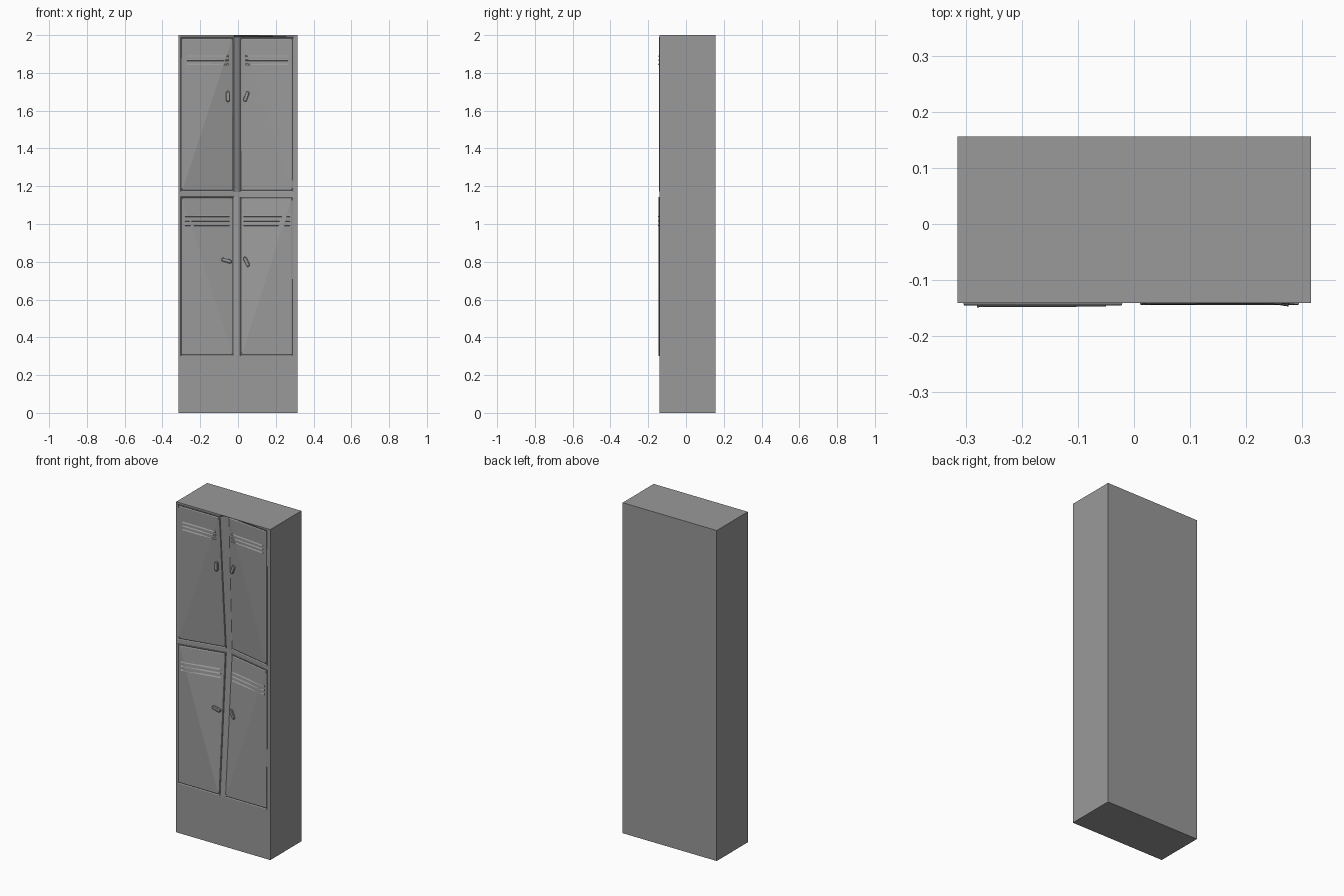
import bpy
import bmesh
import math
from mathutils import Matrix, Vector

cube = bpy.data.objects.get("Cube")
if cube:
    bpy.data.objects.remove(cube, do_unlink=True)

paint = bpy.data.materials.new("grey_steel")
paint.use_nodes = True
GREY = (0.32, 0.32, 0.32, 1)
paint.diffuse_color = GREY
paint.node_tree.nodes["Principled BSDF"].inputs["Base Color"].default_value = GREY

FRONT, BACK = -0.141, 0.156
XS = [-0.315, -0.305, -0.02, 0.01, 0.295, 0.315]
ZS = [0, 0.3, 1.145, 1.17, 1.99, 2]
MID_Z = 1.157


def finish(bm, name):
    bmesh.ops.recalc_face_normals(bm, faces=bm.faces)
    mesh = bpy.data.meshes.new(name)
    bm.to_mesh(mesh)
    bm.free()
    mesh.materials.append(paint)
    obj = bpy.data.objects.new(name, mesh)
    bpy.context.collection.objects.link(obj)
    return obj


def dent(x, z):
    """Depth of the crumpled middle of the front sheet."""
    if abs(x) > 0.3 or z in (ZS[0], ZS[-1]):
        return 0
    span = 1.7 if x > 0 and z > MID_Z else 0.85
    return 0.065 * max(0, 1 - abs(x) / 0.305 - abs(z - MID_Z) / span)


# Cabinet body: a box whose front sheet is pushed in around the middle
bm = bmesh.new()
grid = [[bm.verts.new((x, FRONT + dent(x, z), z)) for x in XS] for z in ZS]
for j in range(5):
    for i in range(5):
        a, b = grid[j][i], grid[j][i + 1]
        c, d = grid[j + 1][i + 1], grid[j + 1][i]
        if (i < 2.5) == (j > 1.5):
            tris = ((a, b, c), (a, c, d))
        else:
            tris = ((a, b, d), (b, c, d))
        if i == 2:
            tris = ((a, b, c, d),)
        for t in tris:
            bm.faces.new(t)
border = [grid[0], [row[-1] for row in grid], grid[-1][::-1], [row[0] for row in grid][::-1]]
rear = [bm.verts.new((x, BACK, z)) for x, z in
        ((XS[0], 0), (XS[-1], 0), (XS[-1], 2), (XS[0], 2))]
for k, side in enumerate(border):
    bm.faces.new(list(side) + [rear[(k + 1) % 4], rear[k]])
bm.faces.new(rear)
finish(bm, "cabinet_body")


class Door:
    """Door area folded along the diagonal that faces the dent."""

    def __init__(self, name, inner, outer, near, far, lift):
        self.name, self.lift = name, lift
        self.inner, self.outer, self.near, self.far = inner, outer, near, far
        self.mid, self.side = dent(inner, near), dent(outer, near)
        self.end, self.corner = dent(inner, far), dent(outer, far)

    def point(self, x, z, out=0.0):
        u = (x - self.inner) / (self.outer - self.inner)
        v = (z - self.near) / (self.far - self.near)
        if u + v <= 1:
            y = self.mid + u * (self.side - self.mid) + v * (self.end - self.mid)
        else:
            y = (self.corner + (1 - u) * (self.end - self.corner)
                 + (1 - v) * (self.side - self.corner))
        return Vector((x, FRONT + y - out, z))

    def panel(self):
        bm = bmesh.new()
        rings = []
        for inset, out in ((0, -0.002), (0.002, self.lift), (0.007, self.lift - 0.003),
                           (0.012, self.lift)):
            sx = math.copysign(inset, self.outer - self.inner)
            sz = math.copysign(inset, self.far - self.near)
            xs, zs = (self.inner + sx, self.outer - sx), (self.near + sz, self.far - sz)
            rings.append([bm.verts.new(self.point(xs[p], zs[q], out))
                          for p, q in ((0, 0), (1, 0), (1, 1), (0, 1))])
        for low, high in zip(rings, rings[1:]):
            for k in range(4):
                n = (k + 1) % 4
                bm.faces.new((low[k], low[n], high[n], high[k]))
        a, b, c, d = rings[-1]
        bm.faces.new((a, b, d))
        bm.faces.new((b, c, d))
        finish(bm, self.name + "_door")

    def vents(self, x0, x1, heights):
        bm = bmesh.new()
        for z in heights:
            ends = []
            for x in (x0, (x0 + x1) / 2, x1):
                p = self.point(x, z, self.lift)
                ends.append([bm.verts.new(p + Vector(o)) for o in
                             ((0, 0.002, 0.006), (0, -0.004, -0.003), (0, 0.002, -0.005))])
            for s, t in zip(ends, ends[1:]):
                for k in range(3):
                    n = (k + 1) % 3
                    bm.faces.new((s[k], s[n], t[n], t[k]))
            bm.faces.new(ends[0])
            bm.faces.new(ends[-1])
        finish(bm, self.name + "_vents")

    def handle(self, x, z, angle):
        # Pill-shaped handle with a chamfered front
        bm = bmesh.new()
        outline = []
        for k in range(12):
            a = math.pi * (k if k < 6 else k - 1) / 5
            if k >= 6:
                a = math.pi + math.pi * (k - 6) / 5
            outline.append((math.cos(a), math.sin(a), 0.018 if k < 6 else -0.018))
        rings = [[bm.verts.new((c * r, y, s * r + off)) for c, s, off in outline]
                 for r, y in ((0.011, 0.003), (0.011, -0.006), (0.007, -0.009))]
        for low, high in zip(rings, rings[1:]):
            for k in range(12):
                n = (k + 1) % 12
                bm.faces.new((low[k], low[n], high[n], high[k]))
        bm.faces.new(rings[0])
        bm.faces.new(rings[-1])
        place = (Matrix.Translation(self.point(x, z, self.lift))
                 @ Matrix.Rotation(math.radians(angle), 4, "Y"))
        bmesh.ops.transform(bm, matrix=place, verts=bm.verts)
        finish(bm, self.name + "_handle")


# Four doors with their vents and handles
UPPER, LOWER = (1.89, 1.868, 1.846), (1.042, 1.018, 0.994)
for args, vent_x, heights, handle in (
        (("upper_right", -0.02, -0.305, 1.17, 1.99, 0.003), (-0.27, -0.05), UPPER, (-0.053, 1.675, 0)),
        (("upper_left", 0.01, 0.295, 1.17, 1.99, 0.003), (0.04, 0.265), UPPER, (0.043, 1.675, 20)),
        (("lower_right", -0.02, -0.305, 1.145, 0.3, 0.004), (-0.28, -0.045), LOWER, (-0.06, 0.807, -75)),
        (("lower_left", 0.01, 0.295, 1.145, 0.3, 0.003), (0.03, 0.275), LOWER, (0.044, 0.8, -25))):
    door = Door(*args)
    door.panel()
    door.vents(*vent_x, heights)
    door.handle(*handle)
